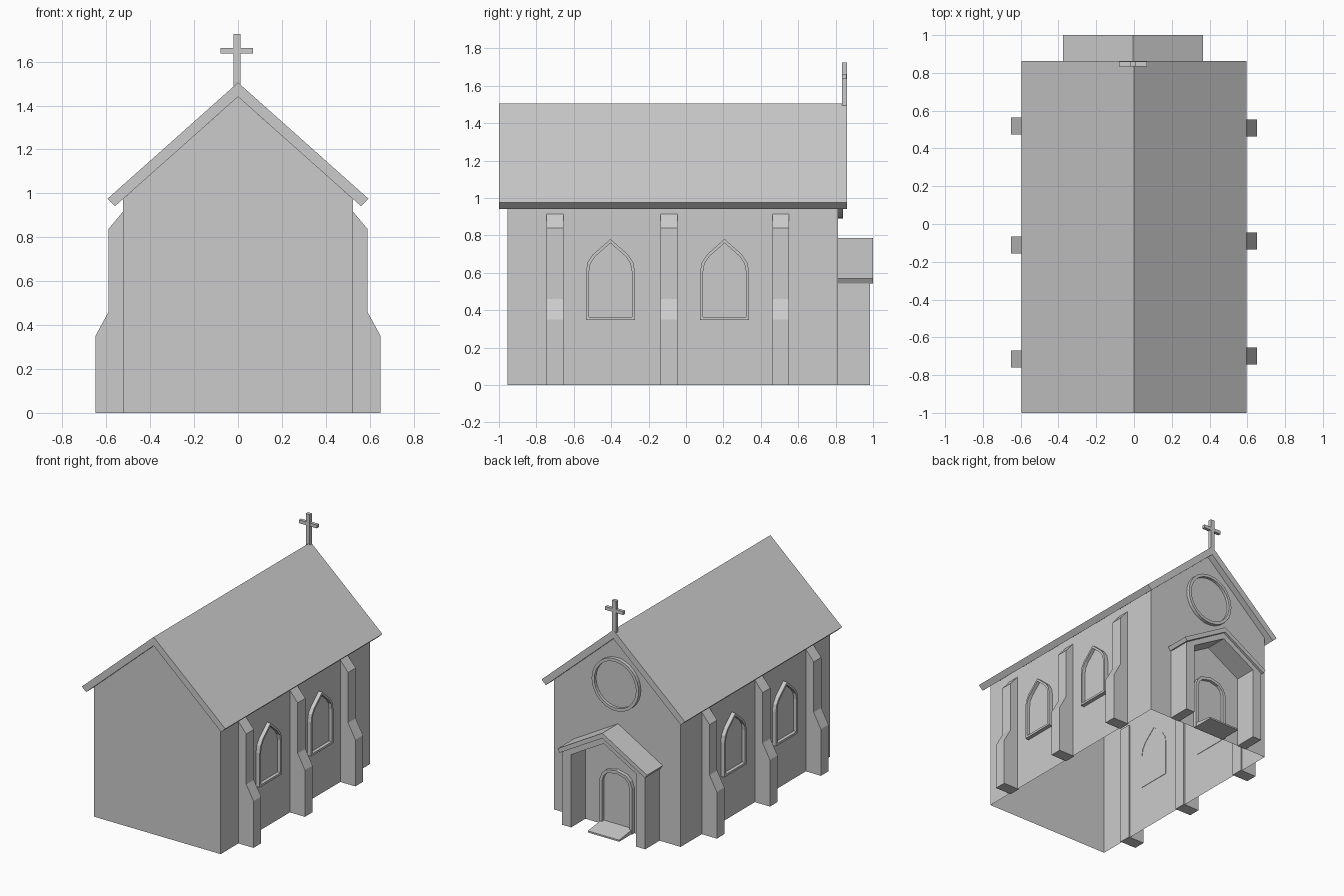
import bpy, bmesh, math
from mathutils import Vector

if "Cube" in bpy.data.objects:
    bpy.data.objects.remove(bpy.data.objects["Cube"])


def finish(name, bm):
    bmesh.ops.recalc_face_normals(bm, faces=bm.faces)
    me = bpy.data.meshes.new(name)
    bm.to_mesh(me)
    bm.free()
    ob = bpy.data.objects.new(name, me)
    bpy.context.collection.objects.link(ob)
    return ob


def along_y(u, v, d):
    return (u, d, v)


def along_x(u, v, d):
    return (d, u, v)


def extrude(name, pts, d0, d1, place=along_y):
    """Solid from a 2D profile, extruded between two depths."""
    bm = bmesh.new()
    a = [bm.verts.new(place(u, v, d0)) for u, v in pts]
    b = [bm.verts.new(place(u, v, d1)) for u, v in pts]
    bm.faces.new(a)
    bm.faces.new(b[::-1])
    for i in range(len(pts)):
        j = (i + 1) % len(pts)
        bm.faces.new((a[i], a[j], b[j], b[i]))
    return finish(name, bm)


def inset(pts, w):
    """Mitred inward offset of a counter-clockwise convex loop."""
    out, n = [], len(pts)
    for i in range(n):
        p, c, q = (Vector(pts[k % n]) for k in (i - 1, i, i + 1))
        e, f = (c - p).normalized(), (q - c).normalized()
        n1, n2 = Vector((-e.y, e.x)), Vector((-f.y, f.x))
        out.append(tuple(c + (n1 + n2) * (w / (1 + n1.dot(n2)))))
    return out


def framed_panel(name, pts, w, back, pane, front, place):
    """Raised border around a recessed pane."""
    bm = bmesh.new()
    inner = inset(pts, w)
    loops = [[bm.verts.new(place(u, v, d)) for u, v in ring]
             for ring, d in ((pts, back), (pts, front), (inner, front), (inner, pane))]
    for a, b in zip(loops, loops[1:]):
        for i in range(len(pts)):
            j = (i + 1) % len(pts)
            bm.faces.new((a[i], a[j], b[j], b[i]))
    bm.faces.new(loops[-1])
    return finish(name, bm)


def mirrored(half, cx=0.0):
    """Full profile from its right half, listed bottom to top."""
    left = [(-u, v) for u, v in reversed(half) if abs(u) > 1e-6]
    return [(u + cx, v) for u, v in half + left]


def gable_roof(name, top, eave, under, apex, y0, y1, cx=0.0):
    pts = [(0, apex), under, eave, (0, top), (-eave[0], eave[1]), (-under[0], under[1])]
    return extrude(name, [(u + cx, v) for u, v in pts], y0, y1)


def box(name, x0, x1, z0, z1, y0, y1):
    return extrude(name, [(x0, z0), (x1, z0), (x1, z1), (x0, z1)], y0, y1)


# Wall shell, open below and under the roof
house = mirrored([(0.525, 0), (0.525, 0.973), (0, 1.44)])
bm = bmesh.new()
ends = [[bm.verts.new((u, y, v)) for u, v in house] for y in (-0.955, 0.813)]
for ring in ends:
    bm.faces.new(ring)
for i, j in ((0, 1), (3, 4)):
    bm.faces.new((ends[0][i], ends[0][j], ends[1][j], ends[1][i]))
finish("walls", bm)

# Main roof
gable_roof("main_roof", 1.505, (0.595, 0.975), (0.56, 0.942), 1.44, -1.0, 0.862)

# Stepped buttresses on both sides
buttress = [(0.515, 0), (0.65, 0), (0.65, 0.35), (0.59, 0.46),
            (0.59, 0.838), (0.525, 0.915), (0.515, 0.915)]
for side, label, centres in ((1, "right", (-0.70, -0.09, 0.507)),
                             (-1, "left", (-0.715, -0.111, 0.518))):
    for k, y in enumerate(centres):
        extrude(f"{label}_buttress_{k + 1}", [(side * u, v) for u, v in buttress],
                y - 0.045, y + 0.045)

    # Pointed side windows
    for k, y in enumerate((-0.404, 0.206)):
        arch = mirrored([(0.131, 0.347), (0.131, 0.604), (0.122, 0.655),
                         (0.094, 0.697), (0, 0.78)], y)
        framed_panel(f"{label}_window_{k + 1}", arch, 0.016,
                     side * 0.522, side * 0.53, side * 0.555, along_x)

# Round gable window
circle = [(0.195 * math.cos(a), 1.085 + 0.195 * math.sin(a))
          for a in (math.tau * i / 32 for i in range(32))]
framed_panel("round_window", circle, 0.022, 0.81, 0.819, 0.84, along_y)

# Porch walls with gabled opening
cx = -0.005
outer = mirrored([(0.345, 0), (0.345, 0.545), (0, 0.747)], cx)
opening = mirrored([(0.27, 0), (0.27, 0.545), (0, 0.70)], cx)
extrude("porch_walls", outer + opening[::-1], 0.81, 0.983)
gable_roof("porch_roof", 0.785, (0.371, 0.57), (0.354, 0.543), 0.747, 0.812, 1.0, cx)

# Arched door and sloping doorstep
door = mirrored([(0.135, 0.0), (0.135, 0.345), (0.118, 0.392), (0.085, 0.425), (0.0, 0.445)], cx)
framed_panel("door", door, 0.022, 0.81, 0.819, 0.84, along_y)
extrude("doorstep", [(0.812, 0), (0.985, 0), (0.985, 0.012), (0.812, 0.035)],
        cx - 0.13, cx + 0.13, along_x)

# Ridge cross
box("cross_post", cx - 0.016, cx + 0.016, 1.47, 1.725, 0.834, 0.86)
box("cross_bar", cx - 0.074, cx + 0.074, 1.637, 1.662, 0.835, 0.859)
